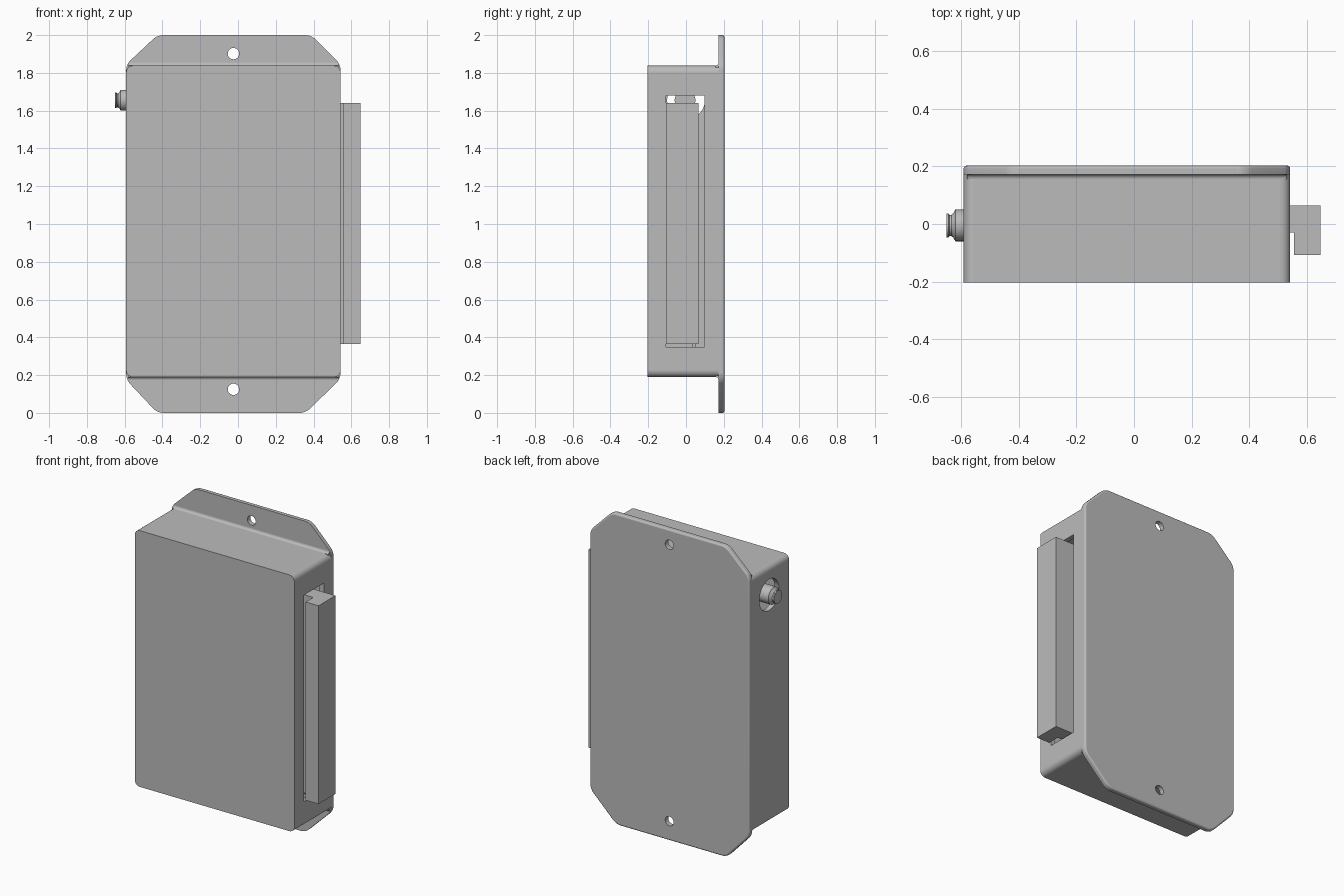
import bpy, bmesh, math
from mathutils import Matrix

if "Cube" in bpy.data.objects:
    bpy.data.objects.remove(bpy.data.objects["Cube"])

grey = bpy.data.materials.new("mid_grey")
grey.diffuse_color = (0.5, 0.5, 0.5, 1)
grey.use_nodes = True
grey.node_tree.nodes["Principled BSDF"].inputs["Base Color"].default_value = grey.diffuse_color


def flatten(ob):
    """Large planar faces stay flat so only the roundings shade smoothly."""
    for p in ob.data.polygons:
        n = p.normal
        axis_aligned = max(abs(c) for c in n) > 0.9999
        diagonal = abs(n.y) < 1e-3 and p.area > 0.005
        if axis_aligned or diagonal:
            p.use_smooth = False


def finish(name, bm):
    bmesh.ops.recalc_face_normals(bm, faces=bm.faces[:])
    me = bpy.data.meshes.new(name)
    bm.to_mesh(me)
    bm.free()
    me.materials.append(grey)
    ob = bpy.data.objects.new(name, me)
    bpy.context.collection.objects.link(ob)
    bpy.ops.object.select_all(action='DESELECT')
    bpy.context.view_layer.objects.active = ob
    ob.select_set(True)
    bpy.ops.object.shade_smooth_by_angle(angle=math.radians(35))
    flatten(ob)
    return ob


def prism(name, pts, axis, a, b, r=0.0, end_bevel=0.0):
    """Extrude an outline along an axis from a to b; r rounds its corners."""
    place = {'X': lambda p, t: (t, p[0], p[1]),
             'Y': lambda p, t: (p[0], t, p[1]),
             'Z': lambda p, t: (p[0], p[1], t)}[axis]
    k = 'XYZ'.index(axis)
    bm = bmesh.new()
    face = bm.faces.new([bm.verts.new(place(p, a)) for p in pts])
    ext = bmesh.ops.extrude_face_region(bm, geom=[face])
    for v in ext['geom']:
        if isinstance(v, bmesh.types.BMVert):
            v.co[k] = b
    # The extrusion may drop the starting cap: close it again
    open_edges = [e for e in bm.edges if e.is_boundary]
    if open_edges:
        bmesh.ops.holes_fill(bm, edges=open_edges, sides=0)
    if r:
        side = [e for e in bm.edges
                if abs(e.verts[0].co[k] - e.verts[1].co[k]) > 1e-5]
        bmesh.ops.bevel(bm, geom=side, offset=r, offset_type='OFFSET',
                        segments=6, profile=0.5, affect='EDGES')
    if end_bevel:
        rim = [e for e in bm.edges
               if all(abs(v.co[k] - b) < 1e-5 for v in e.verts)]
        bmesh.ops.bevel(bm, geom=rim, offset=end_bevel, segments=3,
                        profile=0.5, affect='EDGES')
    return finish(name, bm)


def rect(u0, u1, v0, v1):
    return [(u0, v0), (u1, v0), (u1, v1), (u0, v1)]


def circle(u, v, r, n=40):
    return [(u + r * math.cos(math.tau * i / n), v + r * math.sin(math.tau * i / n))
            for i in range(n)]


def cut(target, cutter):
    m = target.modifiers.new("cut", 'BOOLEAN')
    m.operation, m.solver, m.object = 'DIFFERENCE', 'EXACT', cutter
    bpy.context.view_layer.objects.active = target
    bpy.ops.object.modifier_apply(modifier=m.name)
    bpy.data.objects.remove(cutter, do_unlink=True)
    flatten(target)


X0, X1, Z0, Z1 = -0.592, 0.543, 0.19, 1.838
JY, JZ = -0.005, 1.655

# Hollow housing, open at the back, with connector slot and jack hole
housing = prism("housing", rect(X0, X1, Z0, Z1), 'Y', -0.203, 0.172, r=0.035)
cut(housing, prism("cavity", rect(X0 + .03, X1 - .03, Z0 + .03, Z1 - .03), 'Y', -0.17, 0.25))
cut(housing, prism("slot_cutter", rect(-0.107, 0.097, 0.35, 1.68), 'X', 0.45, 0.6))
cut(housing, prism("jack_cutter", circle(0, JZ, 0.1), 'X', -0.7, -0.5))

# Back plate with clipped corners and two screw holes
outline = [(X0, 0.175), (-0.427, 0), (0.358, 0), (X1, 0.18),
           (X1, 1.845), (0.388, 2), (-0.427, 2), (X0, 1.845)]
plate = prism("back_plate", outline, 'Y', 0.172, 0.203, r=0.03, end_bevel=0.01)
for z in (1.902, 0.125):
    cut(plate, prism("screw_cutter", circle(-0.024, z, 0.03, 32), 'Y', 0.1, 0.3))

# Concave fillets where the flanges meet the housing
for name, z, s in (("top_fillet", Z1, 1), ("bottom_fillet", Z0, -1)):
    r = 0.016
    arc = [(0.172 - r + r * math.sin(t), z + s * (r - r * math.cos(t)))
           for t in (i * math.pi / 12 for i in range(7))]
    prism(name, arc + [(0.172, z - s * 0.01), (0.172 - r, z - s * 0.01)],
          'X', X0 + 0.012, X1 - 0.012)

# Edge connector: stepped profile running up the right side
prism("edge_connector", [(0.42, -0.03), (0.556, -0.03), (0.556, -0.107),
                         (0.648, -0.107), (0.648, 0.065), (0.42, 0.065)],
      'Z', 0.365, 1.64)

# Circuit board joining the connector and the jack
prism("circuit_board", rect(-0.54, 0.45, 0.32, 1.63), 'Y', 0.035, 0.05)

# Turned jack on the left side: grooved tip and wider barrel
bm = bmesh.new()
prof = [(-0.652, 0), (-0.652, 0.042), (-0.645, 0.042), (-0.641, 0.037),
        (-0.635, 0.037), (-0.628, 0.042), (-0.621, 0.055), (-0.4, 0.055), (-0.4, 0)]
vs = [bm.verts.new((x, 0, r)) for x, r in prof]
es = [bm.edges.new(p) for p in zip(vs, vs[1:])]
bmesh.ops.spin(bm, geom=vs + es, cent=(0, 0, 0), axis=(1, 0, 0),
               angle=math.tau, steps=40)
bmesh.ops.remove_doubles(bm, verts=bm.verts[:], dist=1e-5)
bmesh.ops.transform(bm, matrix=Matrix.Translation((0, JY, JZ)), verts=bm.verts[:])
finish("jack", bm)
